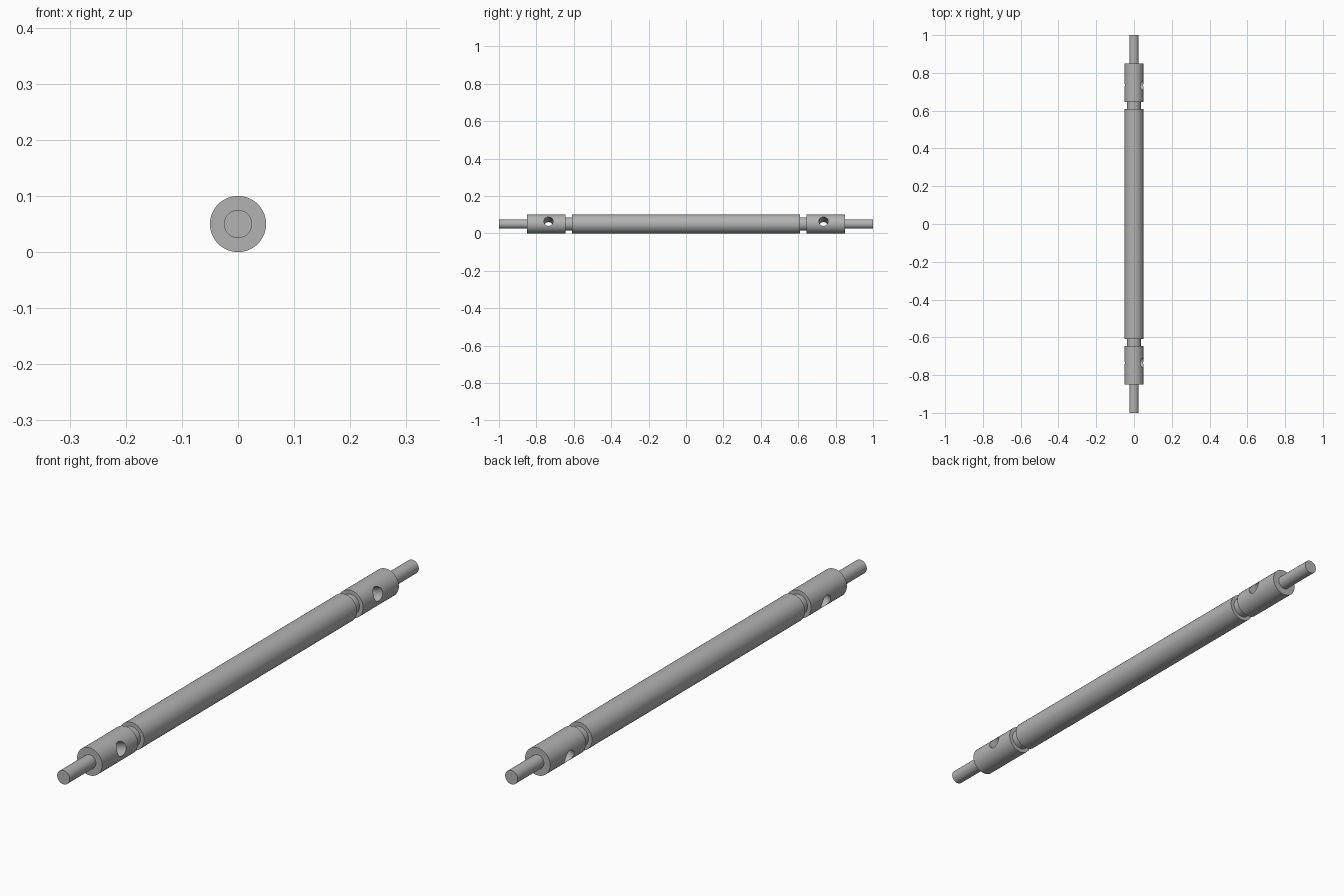
import bpy
import bmesh
import math
from mathutils import Matrix, Vector

if "Cube" in bpy.data.objects:
    bpy.data.objects.remove(bpy.data.objects["Cube"], do_unlink=True)

AXIS_Z = 0.05
SEGMENTS = 64

steel = bpy.data.materials.new("steel grey")
steel.use_nodes = True
colour = (0.45, 0.45, 0.45, 1)
steel.diffuse_color = colour
steel.node_tree.nodes["Principled BSDF"].inputs["Base Color"].default_value = colour


def make_object(name, bm):
    bmesh.ops.recalc_face_normals(bm, faces=bm.faces)
    mesh = bpy.data.meshes.new(name)
    bm.to_mesh(mesh)
    bm.free()
    mesh.materials.append(steel)
    obj = bpy.data.objects.new(name, mesh)
    bpy.context.collection.objects.link(obj)
    return obj


# Stepped shaft: half profile of (radius, y), mirrored and turned about its axis
half = [(0.05, 0.61), (0.036, 0.61), (0.036, 0.645), (0.05, 0.645),
        (0.05, 0.85), (0.025, 0.85), (0.025, 1), (0, 1)]
profile = [(r, -y) for r, y in reversed(half)] + half
bm = bmesh.new()
points = [bm.verts.new((r, y, AXIS_Z)) for r, y in profile]
edges = [bm.edges.new(pair) for pair in zip(points, points[1:])]
bmesh.ops.spin(bm, geom=points + edges, cent=(0, 0, AXIS_Z), axis=(0, 1, 0),
               angle=math.tau, steps=SEGMENTS)
bmesh.ops.remove_doubles(bm, verts=bm.verts, dist=0.0001)
shaft = make_object("stepped_shaft", bm)

# Slanted cross holes through both collars
for side, y in (("front", -0.735), ("back", 0.735)):
    bm = bmesh.new()
    tilt = Matrix.Rotation(math.radians(72), 4, "Y")
    bmesh.ops.create_cone(bm, cap_ends=True, segments=32, radius1=0.025,
                          radius2=0.025, depth=0.2,
                          matrix=Matrix.Translation(Vector((0, y, AXIS_Z))) @ tilt)
    cutter = make_object(side + "_hole_cutter", bm)
    cutter.hide_render = True
    cut = shaft.modifiers.new(side + " hole", "BOOLEAN")
    cut.operation = "DIFFERENCE"
    cut.solver = "EXACT"
    cut.object = cutter

bpy.ops.object.select_all(action="DESELECT")
shaft.select_set(True)
bpy.context.view_layer.objects.active = shaft
for name in [m.name for m in shaft.modifiers]:
    bpy.ops.object.modifier_apply(modifier=name)
for obj in [o for o in bpy.data.objects if o.name.endswith("_hole_cutter")]:
    bpy.data.objects.remove(obj, do_unlink=True)

# Round surfaces smooth, shoulders and hole rims sharp
bpy.ops.object.shade_smooth_by_angle(angle=math.radians(30))
